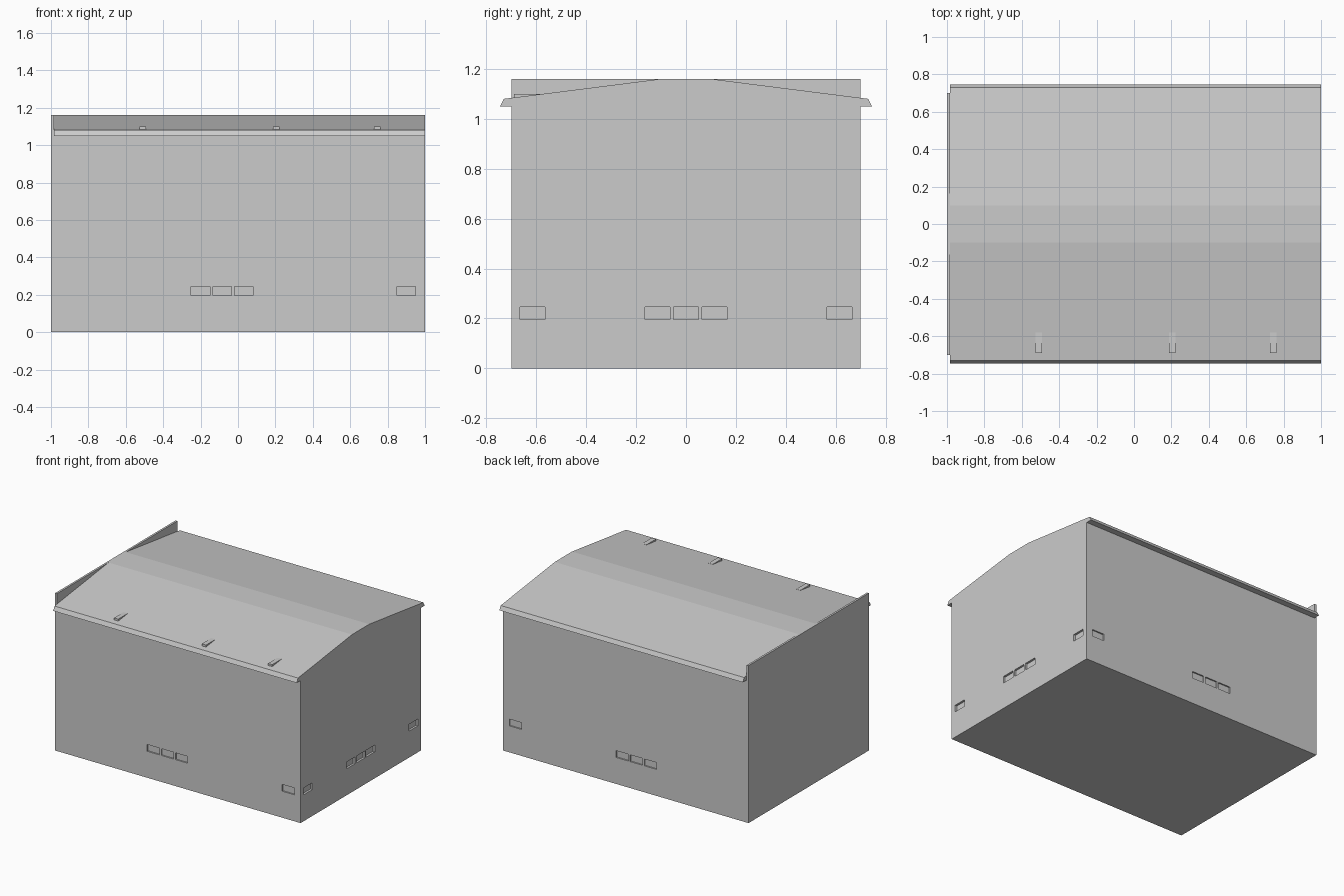
import bpy
import bmesh
from mathutils import Matrix, Vector

if "Cube" in bpy.data.objects:
    bpy.data.objects.remove(bpy.data.objects["Cube"], do_unlink=True)

grey = bpy.data.materials.new("light grey")
grey.use_nodes = True
colour = (0.6, 0.6, 0.6, 1)
grey.diffuse_color = colour
grey.node_tree.nodes["Principled BSDF"].inputs["Base Color"].default_value = colour


def finish(name, bm):
    bmesh.ops.recalc_face_normals(bm, faces=bm.faces)
    mesh = bpy.data.meshes.new(name)
    bm.to_mesh(mesh)
    bm.free()
    mesh.materials.append(grey)
    obj = bpy.data.objects.new(name, mesh)
    bpy.context.collection.objects.link(obj)
    return obj


def add_box(bm, low, high):
    low, high = Vector(low), Vector(high)
    matrix = Matrix.Translation((low + high) / 2) @ Matrix.Diagonal((*(high - low), 1))
    bmesh.ops.create_cube(bm, size=1, matrix=matrix)


def box(name, low, high):
    bm = bmesh.new()
    add_box(bm, low, high)
    return finish(name, bm)


HALF_DEPTH = 0.7
EAVE = 1.05
TOP = 1.16
INNER = -0.985   # where the roof meets the parapet wall

# Main walls
walls = box("walls", (INNER, -HALF_DEPTH, 0), (1, HALF_DEPTH, EAVE))

# Shallow window recesses: front and back rows, then the gable row
SILL, HEAD, WIDTH, STEP = 0.195, 0.245, 0.1, 0.115
bm = bmesh.new()
for side in (-1, 1):
    ys = sorted((side * (HALF_DEPTH - 0.01), side * (HALF_DEPTH + 0.05)))
    for x in (-0.25, -0.25 + STEP, -0.25 + 2 * STEP, 0.85):
        add_box(bm, (x, ys[0], SILL), (x + WIDTH, ys[1], HEAD))
for y in (-0.615, -STEP, 0, STEP, 0.615):
    add_box(bm, (0.985, y - 0.05, SILL), (1.05, y + 0.05, HEAD))
cutter = finish("window_cutter", bm)
cutter.hide_render = True

cut = walls.modifiers.new("windows", "BOOLEAN")
cut.operation = "DIFFERENCE"
cut.solver = "EXACT"
cut.object = cutter
bpy.context.view_layer.objects.active = walls
bpy.ops.object.modifier_apply(modifier=cut.name)
bpy.data.objects.remove(cutter, do_unlink=True)

# Shallow pitched roof with slanted fascias, extruded along x
half = [(0.745, EAVE), (0.73, 1.08), (0.1, TOP)]
section = half + [(-y, z) for y, z in reversed(half)]
bm = bmesh.new()
face = bm.faces.new([bm.verts.new((INNER, y, z)) for y, z in section])
grown = bmesh.ops.extrude_face_region(bm, geom=[face])["geom"]
moved = [v for v in grown if isinstance(v, bmesh.types.BMVert)]
bmesh.ops.translate(bm, verts=moved, vec=(1 - INNER, 0, 0))
finish("roof", bm)

# Flat-topped end wall rising above the roof slopes
box("parapet_wall", (-1, -HALF_DEPTH, 0), (INNER, HALF_DEPTH, TOP))

# Small vents on the front slope
for i, x in enumerate((-0.51, 0.205, 0.745)):
    box(f"roof_vent_{i + 1}", (x - 0.017, -0.69, 1.08), (x + 0.017, -0.58, 1.1))
